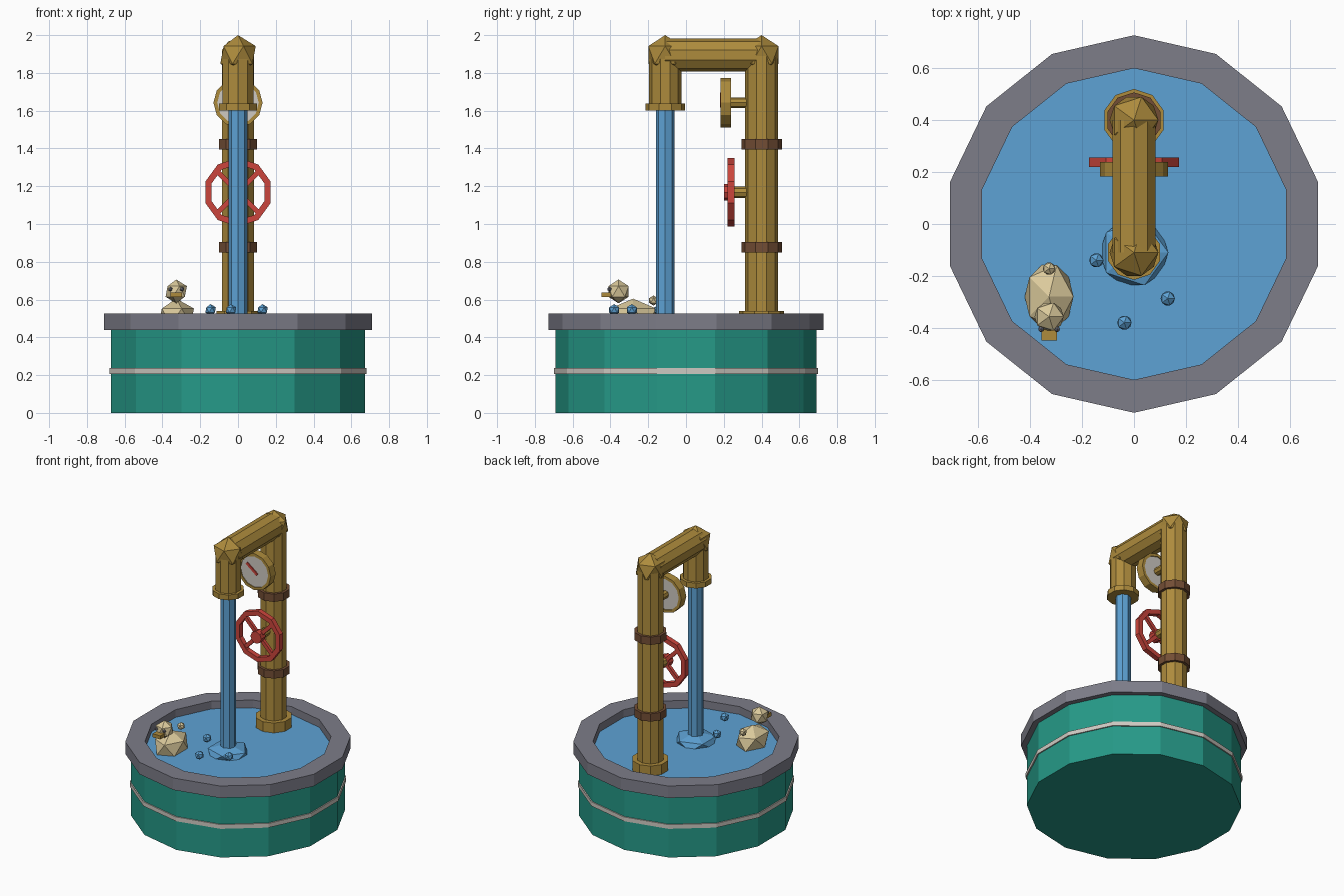
import bpy, bmesh, math
from mathutils import Matrix, Vector

if "Cube" in bpy.data.objects:
    bpy.data.objects.remove(bpy.data.objects["Cube"])


def mat(name, r, g, b):
    m = bpy.data.materials.new(name)
    m.diffuse_color = (r, g, b, 1)
    m.use_nodes = True
    m.node_tree.nodes["Principled BSDF"].inputs["Base Color"].default_value = m.diffuse_color
    return m


GREEN = mat("teal_paint", .019, .32, .245)
GREY = mat("grey_stone", .205, .205, .25)
WHITE = mat("off_white", .62, .59, .54)
WATER = mat("water_blue", .11, .36, .66)
BRASS = mat("brass", .42, .26, .046)
BROWN = mat("brown_clamp", .17, .075, .035)
RED = mat("valve_red", .60, .06, .045)
SAND = mat("pale_yellow", .71, .59, .33)


def finish(name, bm, material):
    bmesh.ops.recalc_face_normals(bm, faces=bm.faces)
    me = bpy.data.meshes.new(name)
    bm.to_mesh(me)
    bm.free()
    me.materials.append(material)
    ob = bpy.data.objects.new(name, me)
    bpy.context.collection.objects.link(ob)
    return ob


# Maps the local z axis to world y, keeping a vertex at the top
ALONG_Y = Matrix(((1, 0, 0), (0, 0, 1), (0, 1, 0)))


def prism(name, material, n, r, start, end, centre=(0, 0), along_y=False, inner=0):
    """Upright prism at (x, y), or lying along y at (x, z); inner > 0 makes a ring."""
    bm = bmesh.new()

    def loop(rad, h):
        out = []
        for i in range(n):
            a = 2 * math.pi * i / n
            p = Vector((centre[0] + rad * math.sin(a), centre[1] + rad * math.cos(a), h))
            out.append(bm.verts.new(ALONG_Y @ p if along_y else p))
        return out

    def bridge(a, b):
        for i in range(n):
            j = (i + 1) % n
            bm.faces.new((a[i], a[j], b[j], b[i]))

    lo, hi = loop(r, start), loop(r, end)
    bridge(lo, hi)
    if inner:
        ilo, ihi = loop(inner, start), loop(inner, end)
        bridge(ilo, ihi)
        bridge(lo, ilo)
        bridge(hi, ihi)
    else:
        bm.faces.new(lo)
        bm.faces.new(hi)
    return finish(name, bm, material)


def ball(name, material, centre, size):
    """Twenty-sided ball, size is a radius or three radii."""
    if not isinstance(size, tuple):
        size = (size,) * 3
    bm = bmesh.new()
    bmesh.ops.create_icosphere(bm, subdivisions=1, radius=1)
    bmesh.ops.transform(bm, verts=bm.verts,
                        matrix=Matrix.Translation(centre) @ Matrix.Diagonal((*size, 1)))
    return finish(name, bm, material)


def box(name, material, centre, size, turn=0):
    """Box turned about the y axis."""
    bm = bmesh.new()
    bmesh.ops.create_cube(bm, size=1)
    bmesh.ops.transform(bm, verts=bm.verts, matrix=Matrix.Translation(centre)
                        @ Matrix.Rotation(turn, 4, 'Y') @ Matrix.Diagonal((*size, 1)))
    return finish(name, bm, material)


# Basin
prism("basin_body", GREEN, 14, .69, 0, .45)
prism("basin_stripe", WHITE, 14, .698, .207, .237, inner=.68)
prism("basin_rim", GREY, 14, .727, .44, .525, inner=.60)
prism("water_surface", WATER, 14, .61, .445, .47)

# Pipework
BACK, FRONT, TOP = .40, -.11, 1.895
prism("standing_pipe", BRASS, 10, .088, .46, TOP, (0, BACK))
prism("pipe_foot", BRASS, 10, .12, .46, .54, (0, BACK))
for i, z in enumerate((.85, 1.395)):
    prism(f"pipe_clamp_{i + 1}", BROWN, 10, .107, z, z + .055, (0, BACK))
prism("cross_pipe", BRASS, 10, .088, FRONT, BACK, (0, TOP), along_y=True)
prism("spout_pipe", BRASS, 10, .085, 1.61, TOP, (0, FRONT))
prism("spout_lip", BRASS, 10, .105, 1.60, 1.637, (0, FRONT))
for name, y in (("back_elbow", BACK), ("front_elbow", FRONT)):
    ball(name, BRASS, (0, y, TOP), .105)

# Falling water, splash and droplets
prism("water_stream", WATER, 8, .05, .47, 1.61, (0, FRONT))
ball("splash", WATER, (0, FRONT, .475), (.148, .148, .06))
for i, (x, y) in enumerate(((-.145, -.14), (.13, -.287), (-.037, -.38))):
    ball(f"droplet_{i + 1}", WATER, (x, y, .545), .031)

# Valve wheel
VZ = 1.168
prism("valve_stem", BRASS, 8, .03, .23, .34, (0, VZ), along_y=True)
prism("valve_hub", RED, 8, .043, .20, .25, (0, VZ), along_y=True)
prism("valve_ring", RED, 10, .182, .22, .256, (0, VZ), along_y=True, inner=.148)
for i in (1, -1):
    box(f"valve_spoke_{'a' if i > 0 else 'b'}", RED, (0, .238, VZ),
        (.31, .022, .026), i * math.pi / 4)

# Pressure gauge
GZ = 1.642
prism("gauge_stem", BRASS, 8, .027, .22, .34, (0, GZ), along_y=True)
prism("gauge_case", BRASS, 12, .13, .182, .238, (0, GZ), along_y=True, inner=.11)
prism("gauge_dial", WHITE, 12, .112, .188, .232, (0, GZ), along_y=True)
box("gauge_needle", RED, (-.02, .185, GZ + .015), (.105, .008, .018), math.radians(38))

# Floating toy duck
DX = -.327
ball("duck_body", SAND, (DX, -.28, .51), (.105, .143, .095))
ball("duck_head", SAND, (DX, -.357, .643), .063)
ball("duck_tail", SAND, (DX, -.172, .595), .027)
box("duck_beak", BRASS, (DX, -.423, .625), (.06, .05, .025))
for side, name in ((-1, "left"), (1, "right")):
    ball(f"duck_eye_{name}", GREY, (DX + side * .031, -.405, .655), .012)
